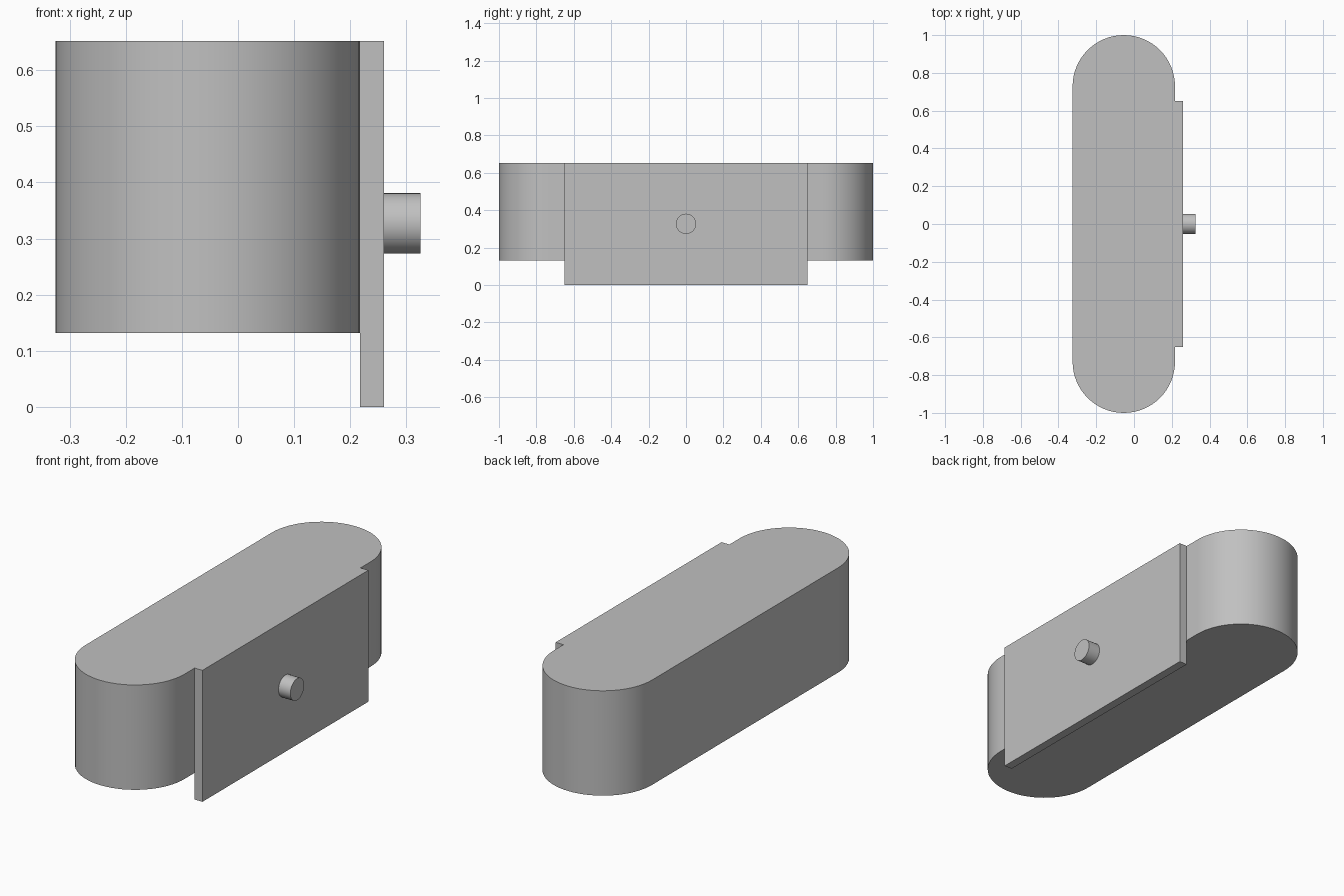
import bpy
import bmesh
import math
from mathutils import Matrix, Vector

cube = bpy.data.objects.get("Cube")
if cube:
    bpy.data.objects.remove(cube, do_unlink=True)

# Single neutral grey for every part
GREY = (0.53, 0.53, 0.53, 1.0)
grey = bpy.data.materials.new("neutral grey")
grey.use_nodes = True
grey.diffuse_color = GREY
grey.node_tree.nodes["Principled BSDF"].inputs["Base Color"].default_value = GREY

# Shared dimensions
TOP = 0.652
BODY_BOTTOM = 0.132
BODY_X = -0.054
RADIUS = 0.271
PLATE_INNER, PLATE_OUTER = BODY_X + RADIUS, 0.26
PIN_END = 0.325


def finish(name, bm):
    """Turn a bmesh into a named object with crisp edges and smooth curves."""
    bmesh.ops.recalc_face_normals(bm, faces=bm.faces)
    mesh = bpy.data.meshes.new(name)
    bm.to_mesh(mesh)
    bm.free()
    mesh.materials.append(grey)
    obj = bpy.data.objects.new(name, mesh)
    bpy.context.collection.objects.link(obj)
    bpy.ops.object.select_all(action="DESELECT")
    obj.select_set(True)
    bpy.context.view_layer.objects.active = obj
    bpy.ops.object.shade_smooth_by_angle(angle=math.radians(30))
    return obj


# Body: stadium outline extruded upward
bm = bmesh.new()
steps = 32
outline = []
for side in (1, -1):
    for i in range(steps + 1):
        a = math.pi * i / steps
        outline.append(bm.verts.new((
            BODY_X + side * RADIUS * math.cos(a),
            side * (1 - RADIUS + RADIUS * math.sin(a)),
            BODY_BOTTOM)))
base = bm.faces.new(outline)
lid = bmesh.ops.extrude_face_region(bm, geom=[base], use_keep_orig=True)
lid_verts = [g for g in lid["geom"] if isinstance(g, bmesh.types.BMVert)]
bmesh.ops.translate(bm, vec=Vector((0, 0, TOP - BODY_BOTTOM)), verts=lid_verts)
finish("rounded_body", bm)

# Mounting plate: flat slab on the side, reaching below the body
bm = bmesh.new()
size = Matrix.Diagonal((PLATE_OUTER - PLATE_INNER, 1.3, TOP, 1))
place = Matrix.Translation(((PLATE_INNER + PLATE_OUTER) / 2, 0, TOP / 2))
bmesh.ops.create_cube(bm, size=1, matrix=place @ size)
finish("side_plate", bm)

# Pin: short cylinder standing out from the plate
bm = bmesh.new()
place = Matrix.Translation(((PLATE_OUTER + PIN_END) / 2, 0, TOP / 2 + 0.001))
bmesh.ops.create_cone(
    bm, cap_ends=True, segments=48, radius1=0.054, radius2=0.054,
    depth=PIN_END - PLATE_OUTER,
    matrix=place @ Matrix.Rotation(math.pi / 2, 4, "Y"))
finish("pin", bm)
